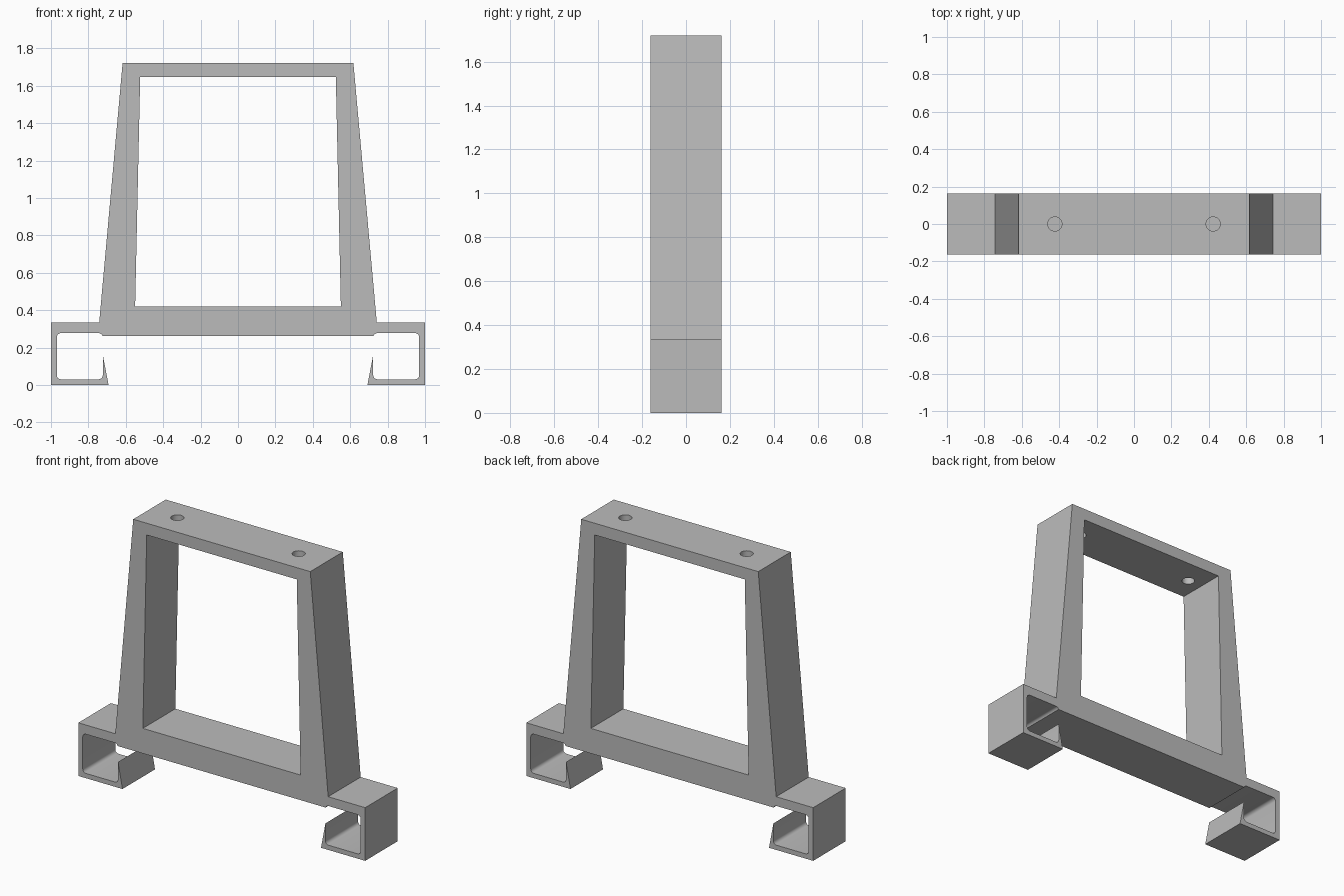
import bpy, bmesh, math
from mathutils import Vector

if "Cube" in bpy.data.objects:
    bpy.data.objects.remove(bpy.data.objects["Cube"], do_unlink=True)

DEPTH = 0.324

grey = bpy.data.materials.new("plain grey")
grey.use_nodes = True
color = (0.5, 0.5, 0.5, 1)
grey.diffuse_color = color
grey.node_tree.nodes["Principled BSDF"].inputs["Base Color"].default_value = color


def prism(name, outline, depth):
    """Extrude an x-z outline along y, centred on y = 0."""
    bm = bmesh.new()
    face = bm.faces.new([bm.verts.new((x, -depth / 2, z)) for x, z in outline])
    ext = bmesh.ops.extrude_face_region(bm, geom=[face])
    moved = [v for v in ext["geom"] if isinstance(v, bmesh.types.BMVert)]
    bmesh.ops.translate(bm, verts=moved, vec=(0, depth, 0))
    bmesh.ops.recalc_face_normals(bm, faces=bm.faces)
    mesh = bpy.data.meshes.new(name)
    bm.to_mesh(mesh)
    bm.free()
    mesh.materials.append(grey)
    obj = bpy.data.objects.new(name, mesh)
    bpy.context.collection.objects.link(obj)
    return obj


def fillet(cx, cz, start, r=0.022, steps=5):
    """Clockwise-to-anticlockwise quarter arc for an inner corner."""
    angles = [math.radians(start + 90 * i / steps) for i in range(steps + 1)]
    return [(cx + r * math.cos(a), cz + r * math.sin(a)) for a in angles]


def mirrored(half):
    return half + [(-x, z) for x, z in reversed(half)]


# Bracket outline: sloping leg, square foot and its hooked channel
half = [(0.617, 1.72), (0.742, 0.335), (1, 0.335), (1, 0), (0.692, 0), (0.723, 0.162)]
half += fillet(0.745, 0.052, 180)
half += fillet(0.947, 0.052, 270)
half += fillet(0.947, 0.255, 0)
half += [(0.745, 0.277)] + fillet(0.745, 0.255, 90)[1:-1] + [(0.723, 0.262)]
# Keep the channel lip from dipping below the crossbar underside
half = [(x, max(z, 0.262) if x < 0.75 and z > 0.2 else z) for x, z in half]
bracket = prism("bracket", mirrored(half), DEPTH)

# Tapered window and the two screw holes in the top bar
cutters = [prism("window_cutter", mirrored([(0.523, 1.646), (0.55, 0.42)]), 1)]
for side, x in (("right", -0.423), ("left", 0.423)):
    bpy.ops.mesh.primitive_cylinder_add(vertices=32, radius=0.038, depth=0.3, location=(x, 0, 1.68))
    hole = bpy.context.object
    hole.name = side + "_screw_hole_cutter"
    hole.data.materials.append(grey)
    cutters.append(hole)

for cutter in cutters:
    cutter.hide_render = True
    cutter.hide_set(True)
    mod = bracket.modifiers.new(cutter.name, 'BOOLEAN')
    mod.operation = 'DIFFERENCE'
    mod.solver = 'EXACT'
    mod.object = cutter

# Bake the cuts, drop the cutters, and smooth only the rounded corners
bpy.ops.object.select_all(action='DESELECT')
bpy.context.view_layer.objects.active = bracket
bracket.select_set(True)
for mod in list(bracket.modifiers):
    bpy.ops.object.modifier_apply(modifier=mod.name)
for cutter in cutters:
    bpy.data.objects.remove(cutter, do_unlink=True)
bpy.ops.object.shade_smooth_by_angle(angle=math.radians(30))
